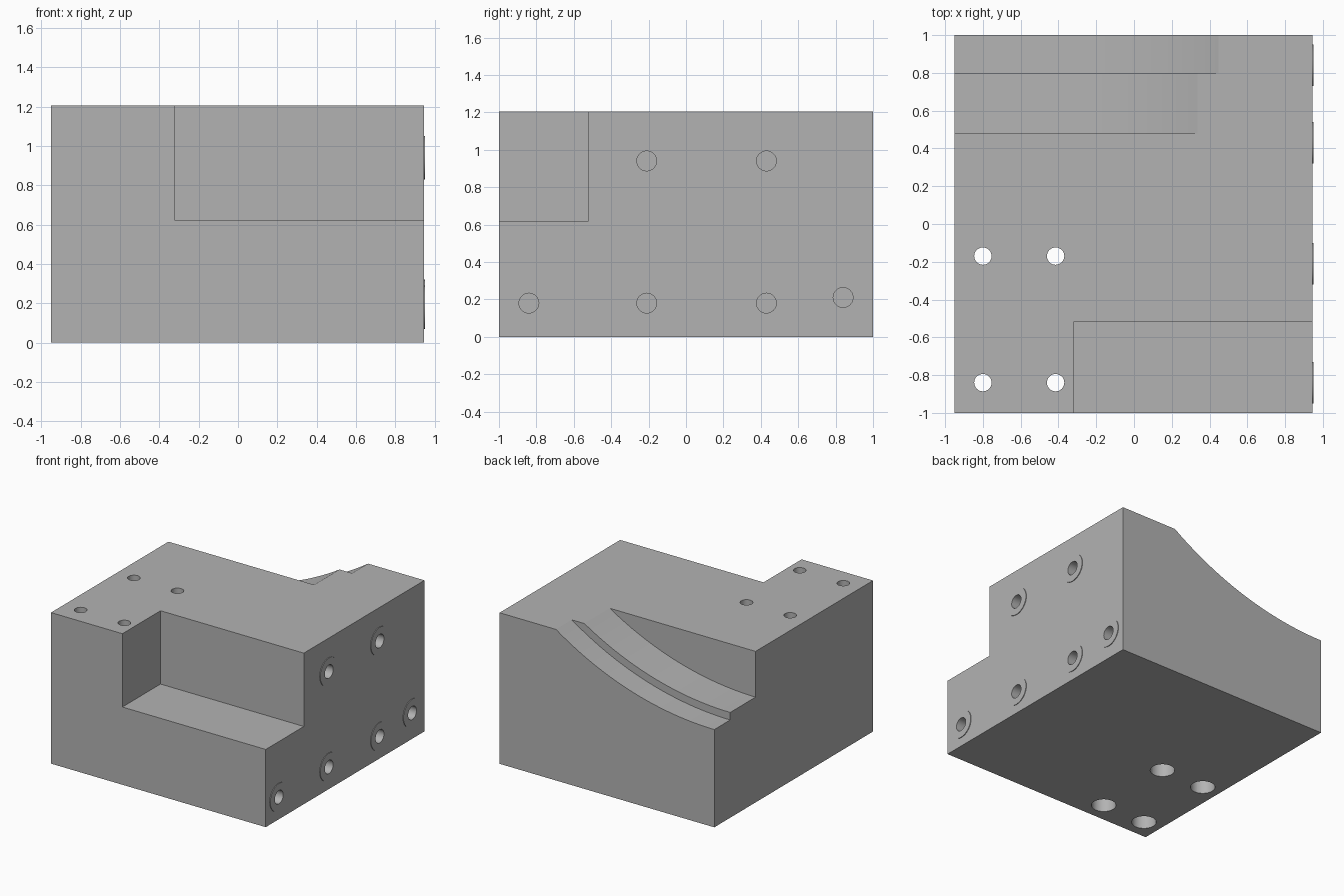
import bpy, bmesh, math
from mathutils import Matrix, Vector

old = bpy.data.objects.get("Cube")
if old:
    bpy.data.objects.remove(old, do_unlink=True)

grey = bpy.data.materials.new("machined grey")
grey.use_nodes = True
GREY = (0.45, 0.45, 0.45, 1)
grey.diffuse_color = GREY
grey.node_tree.nodes["Principled BSDF"].inputs["Base Color"].default_value = GREY

LEFT, RIGHT, HEIGHT = -0.95, 0.945, 1.205


def finish(name, bm):
    bmesh.ops.recalc_face_normals(bm, faces=bm.faces)
    mesh = bpy.data.meshes.new(name)
    bm.to_mesh(mesh)
    bm.free()
    mesh.materials.append(grey)
    ob = bpy.data.objects.new(name, mesh)
    bpy.context.collection.objects.link(ob)
    return ob


def box(name, lo, hi):
    bm = bmesh.new()
    bmesh.ops.create_cube(bm, size=1)
    lo, hi = Vector(lo), Vector(hi)
    for v in bm.verts:
        v.co = (lo + hi) / 2 + v.co * (hi - lo)
    return finish(name, bm)


def rod(name, start, end, radius):
    start, end = Vector(start), Vector(end)
    axis = end - start
    turn = axis.to_track_quat('Z', 'Y').to_matrix().to_4x4()
    bm = bmesh.new()
    bmesh.ops.create_cone(bm, cap_ends=True, segments=32, radius1=radius,
                          radius2=radius, depth=axis.length,
                          matrix=Matrix.Translation((start + end) / 2) @ turn)
    return finish(name, bm)


def arc_cutter(name, radius, y0, y1):
    """Prism whose underside is a shallow arc, lowest at the left edge."""
    centre_z, steps, reach = 3.29, 28, 1.7
    points = [(LEFT - 0.1, HEIGHT + 0.4), (LEFT - 0.1, centre_z - radius)]
    for i in range(steps + 1):
        dx = reach * i / steps
        points.append((LEFT + dx, centre_z - math.sqrt(radius**2 - dx**2)))
    points.append((LEFT + reach, HEIGHT + 0.4))
    bm = bmesh.new()
    face = bm.faces.new([bm.verts.new((x, y0, z)) for x, z in points])
    out = bmesh.ops.extrude_face_region(bm, geom=[face])
    moved = [g for g in out["geom"] if isinstance(g, bmesh.types.BMVert)]
    bmesh.ops.translate(bm, verts=moved, vec=(0, y1 - y0, 0))
    return finish(name, bm)


def combine(body, tool, operation):
    mod = body.modifiers.new(tool.name, 'BOOLEAN')
    mod.operation = operation
    mod.solver = 'EXACT'
    mod.object = tool
    bpy.context.view_layer.objects.active = body
    bpy.ops.object.modifier_apply(modifier=mod.name)
    bpy.data.objects.remove(tool, do_unlink=True)


# Main block with the front corner notch
body = box("machined_block", (LEFT, -1, 0), (RIGHT, 1, HEIGHT))
combine(body, box("corner_notch", (-0.32, -1.2, 0.62), (1.2, -0.52, 1.5)), 'DIFFERENCE')

# Two stepped arcs across the back
combine(body, arc_cutter("inner_arc", 2.45, 0.48, 0.9), 'DIFFERENCE')
combine(body, arc_cutter("outer_arc", 2.51, 0.8, 1.2), 'DIFFERENCE')

# Side bosses and their blind holes
side_holes = [(-0.84, 0.18), (-0.21, 0.18), (0.43, 0.18), (0.84, 0.21),
              (-0.21, 0.94), (0.43, 0.94)]
for y, z in side_holes:
    combine(body, rod("boss", (RIGHT - 0.1, y, z), (RIGHT + 0.005, y, z), 0.11), 'UNION')
for y, z in side_holes:
    combine(body, rod("side_hole", (RIGHT - 0.35, y, z), (RIGHT + 0.1, y, z), 0.053), 'DIFFERENCE')

# Vertical bolt holes, counterbored from below
for x in (-0.8, -0.415):
    for y in (-0.84, -0.17):
        combine(body, rod("bolt_hole", (x, y, -0.1), (x, y, HEIGHT + 0.1), 0.046), 'DIFFERENCE')
        combine(body, rod("counterbore", (x, y, -0.1), (x, y, 0.6), 0.09), 'DIFFERENCE')

bpy.ops.object.select_all(action='DESELECT')
body.select_set(True)
bpy.context.view_layer.objects.active = body
bpy.ops.object.shade_smooth_by_angle(angle=math.radians(25))
